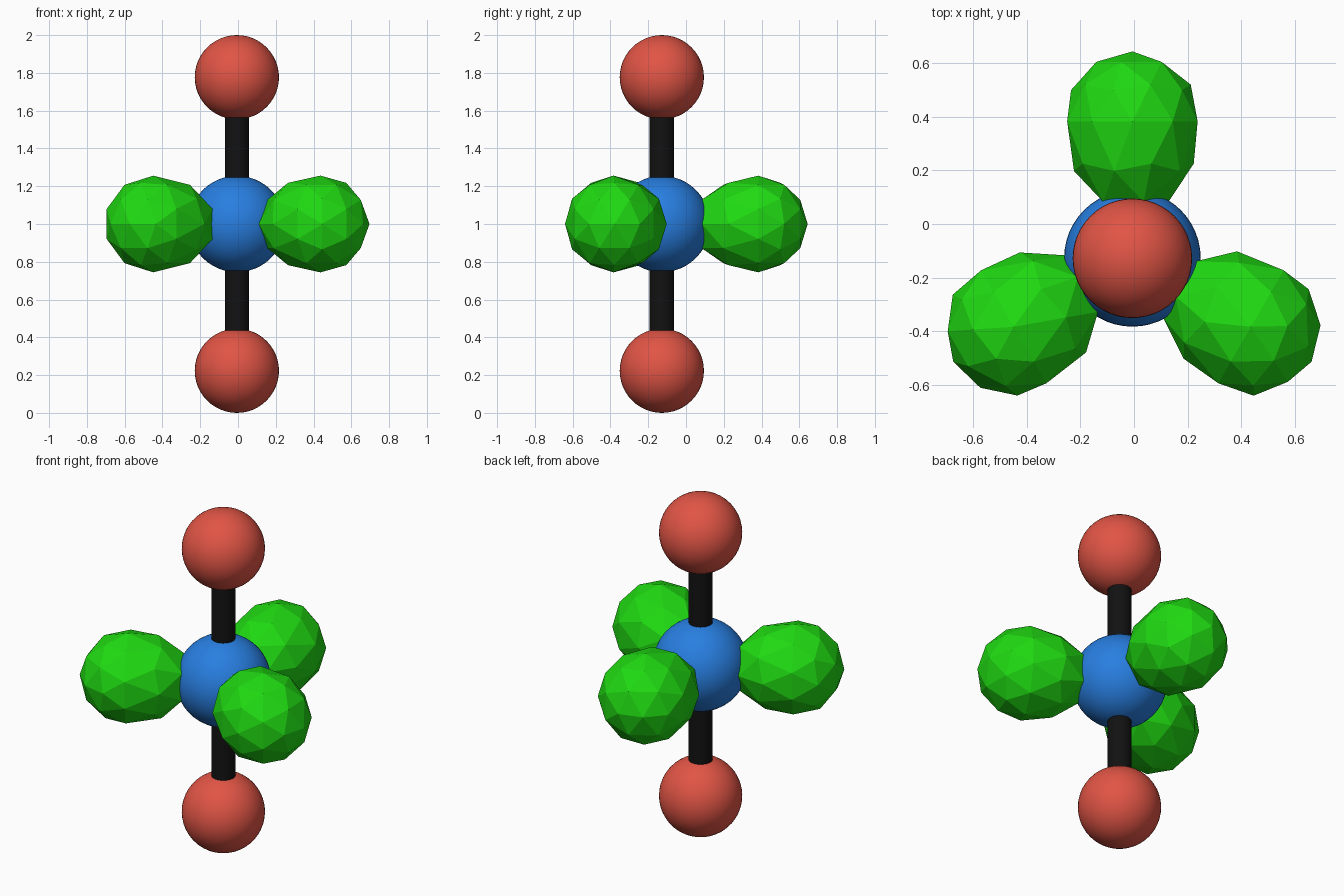
import bpy, bmesh
from math import radians
from mathutils import Matrix, Vector

if "Cube" in bpy.data.objects:
    bpy.data.objects.remove(bpy.data.objects["Cube"])

CENTER = Vector((-0.006, -0.128, 1.0))


def material(name, rgb):
    m = bpy.data.materials.new(name)
    m.diffuse_color = (*rgb, 1.0)
    m.use_nodes = True
    m.node_tree.nodes["Principled BSDF"].inputs["Base Color"].default_value = m.diffuse_color
    return m


RED = material("red", (0.75, 0.09, 0.06))
BLUE = material("blue", (0.021, 0.21, 0.75))
GREEN = material("green", (0.014, 0.70, 0.006))
BLACK = material("black", (0.006, 0.006, 0.006))


def finish(name, mat):
    ob = bpy.context.object
    ob.name = name
    ob.data.materials.append(mat)
    return ob


def ball(name, z, radius, mat):
    bpy.ops.mesh.primitive_uv_sphere_add(
        segments=48, ring_count=24, radius=radius,
        location=CENTER + Vector((0, 0, z)))
    bpy.ops.object.shade_smooth()
    finish(name, mat)


def bond(name, z_mid, length):
    bpy.ops.mesh.primitive_cylinder_add(
        vertices=32, radius=0.064, depth=length,
        location=CENTER + Vector((0, 0, z_mid)))
    bpy.ops.object.shade_smooth_by_angle(angle=radians(40))
    finish(name, BLACK)


# Faceted lobe: icosphere with its inner half stretched towards the centre
def lobe(name, angle):
    bpy.ops.mesh.primitive_ico_sphere_add(subdivisions=2, radius=1)
    ob = finish(name, GREEN)
    for v in ob.data.vertices:
        v.co.x *= 0.256
        v.co.y *= 0.256
        v.co.z = 0.511 + v.co.z * (0.261 if v.co.z > 0 else 0.353)
    # Lay the pole along +y, then turn about the vertical axis
    lay = Matrix(((-1, 0, 0), (0, 0, 1), (0, 1, 0))).to_4x4()
    ob.data.transform(Matrix.Rotation(radians(angle), 4, 'Z') @ lay)
    ob.location = CENTER


# Central atom
ball("central_ball", 0, 0.255, BLUE)

# Axial atoms and their bonds
for label, s in (("upper", 1), ("lower", -1)):
    ball(label + "_ball", s * 0.777, 0.223, RED)
    bond(label + "_rod", s * 0.39, 0.70)

# Three lobes around the equator
for label, a in (("back", 0), ("left", 120), ("right", 240)):
    lobe(label + "_lobe", a)
